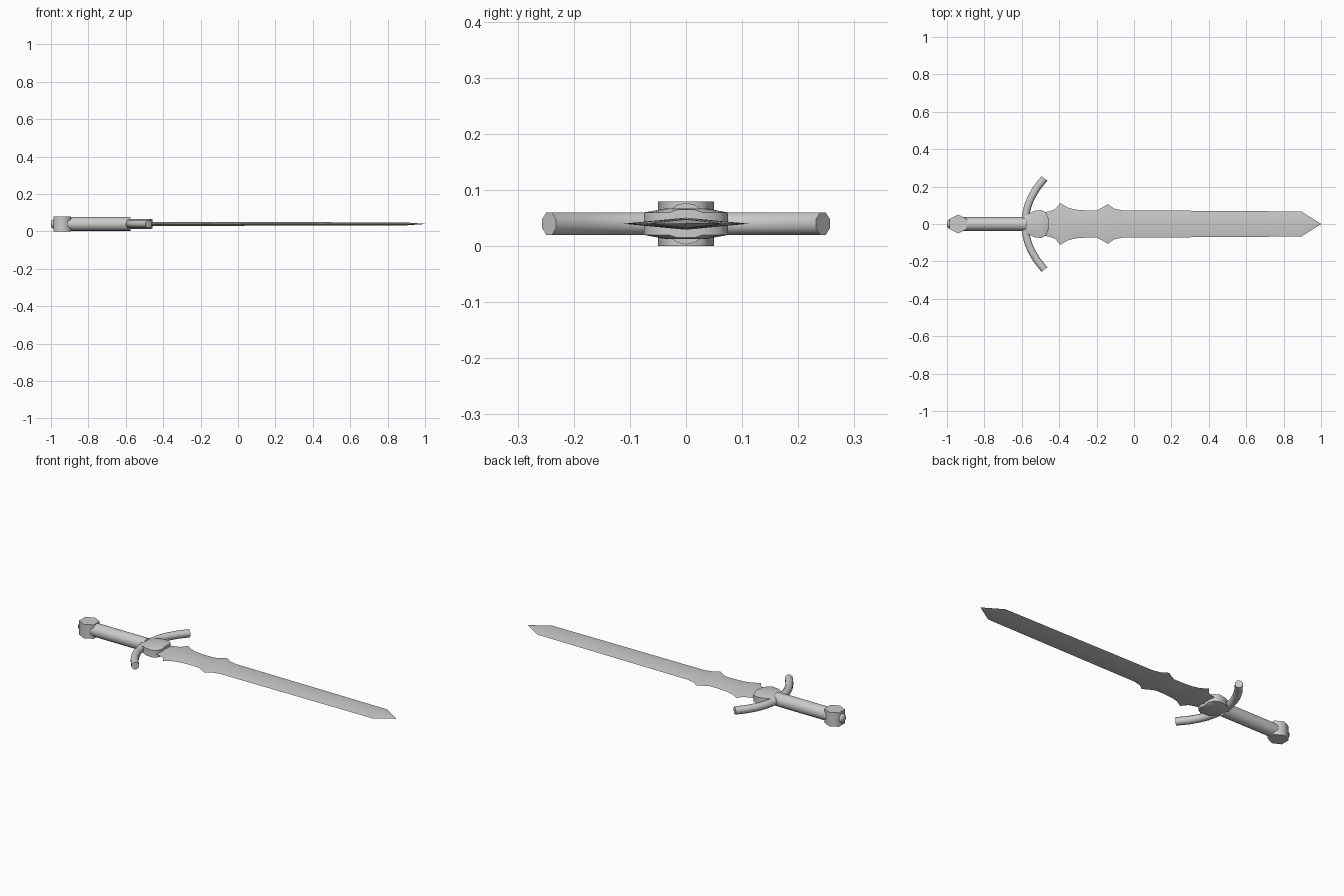
import bpy, bmesh, math
from mathutils import Vector

if "Cube" in bpy.data.objects:
    bpy.data.objects.remove(bpy.data.objects["Cube"])

ZC = 0.04  # height of the sword's mid plane

steel = bpy.data.materials.new("steel grey")
steel.diffuse_color = (0.6, 0.6, 0.6, 1)
steel.use_nodes = True
steel.node_tree.nodes["Principled BSDF"].inputs["Base Color"].default_value = steel.diffuse_color


def loft(name, rings, angle=50):
    """Skin a list of equal-length point rings and cap both ends."""
    bm = bmesh.new()
    loops = [[bm.verts.new(p) for p in ring] for ring in rings]
    n = len(loops[0])
    for a, b in zip(loops, loops[1:]):
        for i in range(n):
            j = (i + 1) % n
            bm.faces.new((a[i], a[j], b[j], b[i]))
    bm.faces.new(loops[0][::-1])
    bm.faces.new(loops[-1])
    bmesh.ops.remove_doubles(bm, verts=bm.verts, dist=1e-5)
    bmesh.ops.recalc_face_normals(bm, faces=bm.faces)
    me = bpy.data.meshes.new(name)
    bm.to_mesh(me)
    bm.free()
    me.materials.append(steel)
    ob = bpy.data.objects.new(name, me)
    bpy.context.collection.objects.link(ob)
    bpy.ops.object.select_all(action='DESELECT')
    bpy.context.view_layer.objects.active = ob
    ob.select_set(True)
    bpy.ops.object.shade_smooth_by_angle(angle=math.radians(angle))
    return ob


def tube_ring(center, side, r, n, phase=0.0):
    """Ring of n points around a centre in the plane of side and z."""
    c, s = Vector(center), Vector(side).normalized()
    return [c + r * (math.cos(a) * s + math.sin(a) * Vector((0, 0, 1)))
            for a in (phase + 2 * math.pi * i / n for i in range(n))]


# Blade: flat diamond section with two pairs of flared barbs
outline = [(-0.50, 0.060), (-0.455, 0.067), (-0.42, 0.080), (-0.395, 0.112),
           (-0.355, 0.088), (-0.315, 0.077), (-0.25, 0.072), (-0.20, 0.073),
           (-0.17, 0.088), (-0.14, 0.106), (-0.108, 0.083), (-0.065, 0.073),
           (0.45, 0.070), (0.895, 0.067)]
rings = []
for x, y in outline:
    h = 0.011 - 0.003 * (x + 0.5) / 1.4
    rings.append([(x, y, ZC), (x, 0, ZC + h), (x, -y, ZC), (x, 0, ZC - h)])
rings.append([(1.0, y, ZC + z) for y, z in
              ((0.0006, 0), (0, 0.0006), (-0.0006, 0), (0, -0.0006))])
loft("blade", rings, 30)

# Guard block: rounded plan outline with a low crowned top and bottom
plan = [(-0.595, 0.030), (-0.565, 0.055), (-0.535, 0.070), (-0.495, 0.075),
        (-0.47, 0.060), (-0.458, 0.030)]
rings = []
for x, y in plan:
    k = 0.027 if y > 0.03 else 0.025
    rings.append([(x, sy * y * f, ZC + sz * h) for sy, f, sz, h in (
        (1, 1, 1, 0.020), (1, 0.5, 1, k), (-1, 0.5, 1, k), (-1, 1, 1, 0.020),
        (-1, 1, -1, 0.020), (-1, 0.5, -1, k), (1, 0.5, -1, k), (1, 1, -1, 0.020))])
loft("guard_block", rings)

# Guard arms: curved octagonal quillons sweeping toward the blade
path = [(-0.582, 0.0), (-0.578, 0.055), (-0.567, 0.10), (-0.549, 0.143),
        (-0.520, 0.192), (-0.479, 0.244)]
for name, s in (("guard_arm_left", 1), ("guard_arm_right", -1)):
    pts = [Vector((x, y * s, ZC)) for x, y in path]
    rings = []
    for i, p in enumerate(pts):
        d = pts[min(i + 1, len(pts) - 1)] - pts[max(i - 1, 0)]
        rings.append(tube_ring(p, (-d.y, d.x, 0), 0.0215, 8, math.pi / 8))
    loft(name, rings)

# Grip
loft("grip", [tube_ring((x, 0, ZC), (0, 1, 0), 0.037, 16) for x in (-0.93, -0.575)])

# Pommel: upright six-sided drum
hexagon = [(0, 0.05), (-0.046, 0.027), (-0.046, -0.027),
           (0, -0.05), (0.046, -0.027), (0.046, 0.027)]
loft("pommel", [[(-0.94 + x, y, z) for x, y in hexagon] for z in (0.0, 0.08)], 65)

# Small end cap behind the pommel
loft("pommel_cap", [tube_ring((x, 0, ZC), (0, 1, 0), r, 8, math.pi / 8)
                    for x, r in ((-1.0, 0.017), (-0.992, 0.025), (-0.975, 0.027))])
